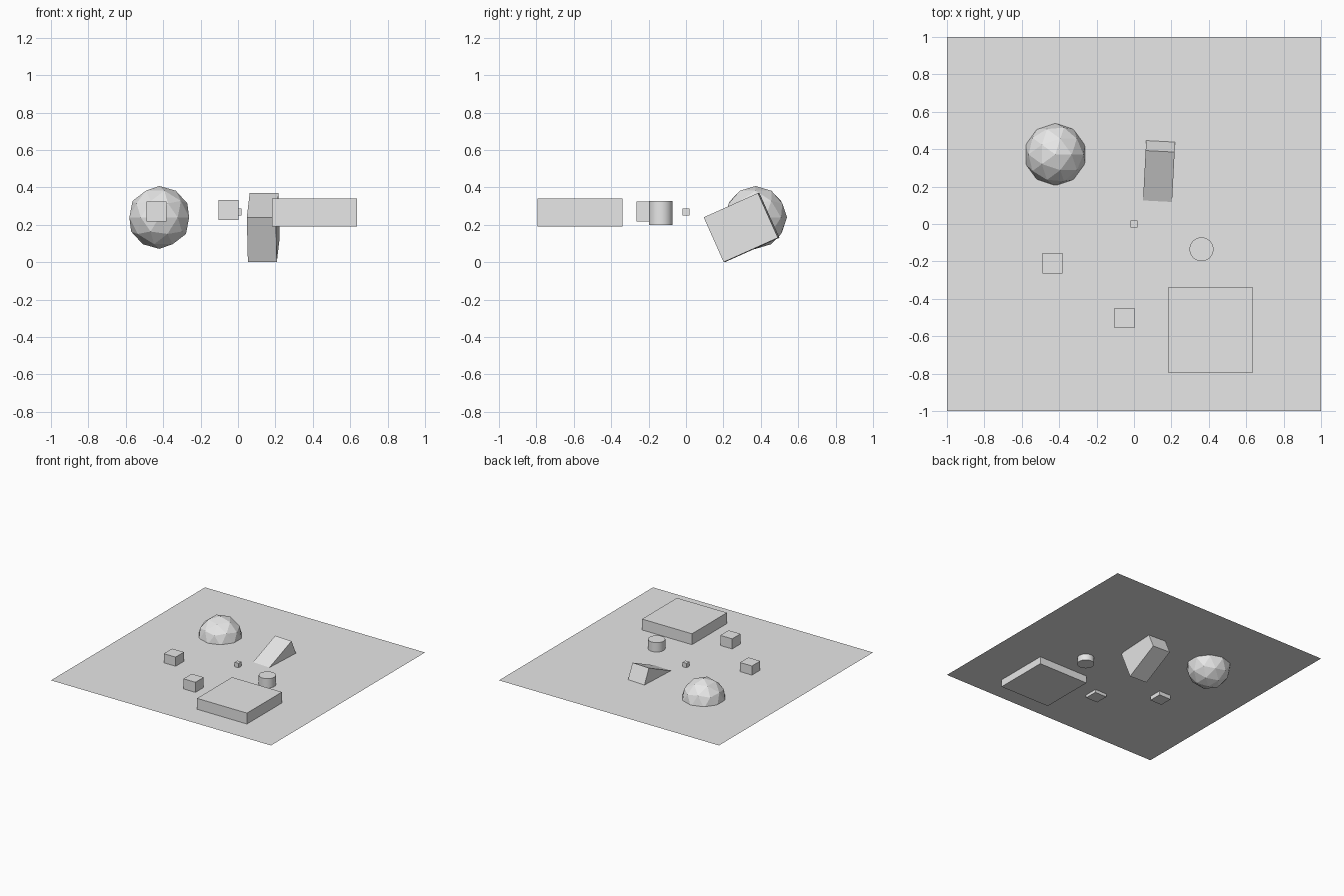
import bpy
from math import radians

default = bpy.data.objects.get("Cube")
if default:
    bpy.data.objects.remove(default, do_unlink=True)

# One plain grey for everything
grey = bpy.data.materials.new("plain_grey")
grey.use_nodes = True
grey.diffuse_color = (0.8, 0.8, 0.8, 1)
grey.node_tree.nodes["Principled BSDF"].inputs["Base Color"].default_value = (0.8, 0.8, 0.8, 1)


def finish(name):
    obj = bpy.context.object
    obj.name = obj.data.name = name
    obj.data.materials.clear()
    obj.data.materials.append(grey)
    return obj


def box(name, centre, size, rotation=(0, 0, 0)):
    bpy.ops.mesh.primitive_cube_add(size=1, location=centre,
                                    rotation=[radians(a) for a in rotation])
    bpy.context.object.scale = size
    bpy.ops.object.transform_apply(location=False, rotation=False, scale=True)
    return finish(name)


# Thin ground sheet that cuts through the props
GROUND = 0.25
bpy.ops.mesh.primitive_plane_add(size=2, location=(0, 0, GROUND))
finish("ground_sheet")

# Boxes
box("wide_platform", (0.41, -0.566, 0.265), (0.454, 0.454, 0.149))
box("front_crate", (-0.051, -0.503, 0.279), (0.108, 0.108, 0.108))
box("side_crate", (-0.436, -0.21, 0.271), (0.108, 0.108, 0.108))
box("centre_cube", (0, 0, GROUND + 0.018), (0.036, 0.036, 0.036))

# Tilted block forming a ramp
box("ramp_block", (0.135, 0.297, 0.185), (0.155, 0.318, 0.262), (24.1, 0, -3))

# Drum
bpy.ops.mesh.primitive_cylinder_add(vertices=32, radius=0.064, depth=0.128,
                                    location=(0.361, -0.135, 0.263))
finish("drum")
bpy.ops.object.shade_smooth_by_angle(angle=radians(30))

# Faceted boulder
bpy.ops.mesh.primitive_ico_sphere_add(subdivisions=2, radius=0.168,
                                      location=(-0.421, 0.372, 0.239))
finish("faceted_boulder")
